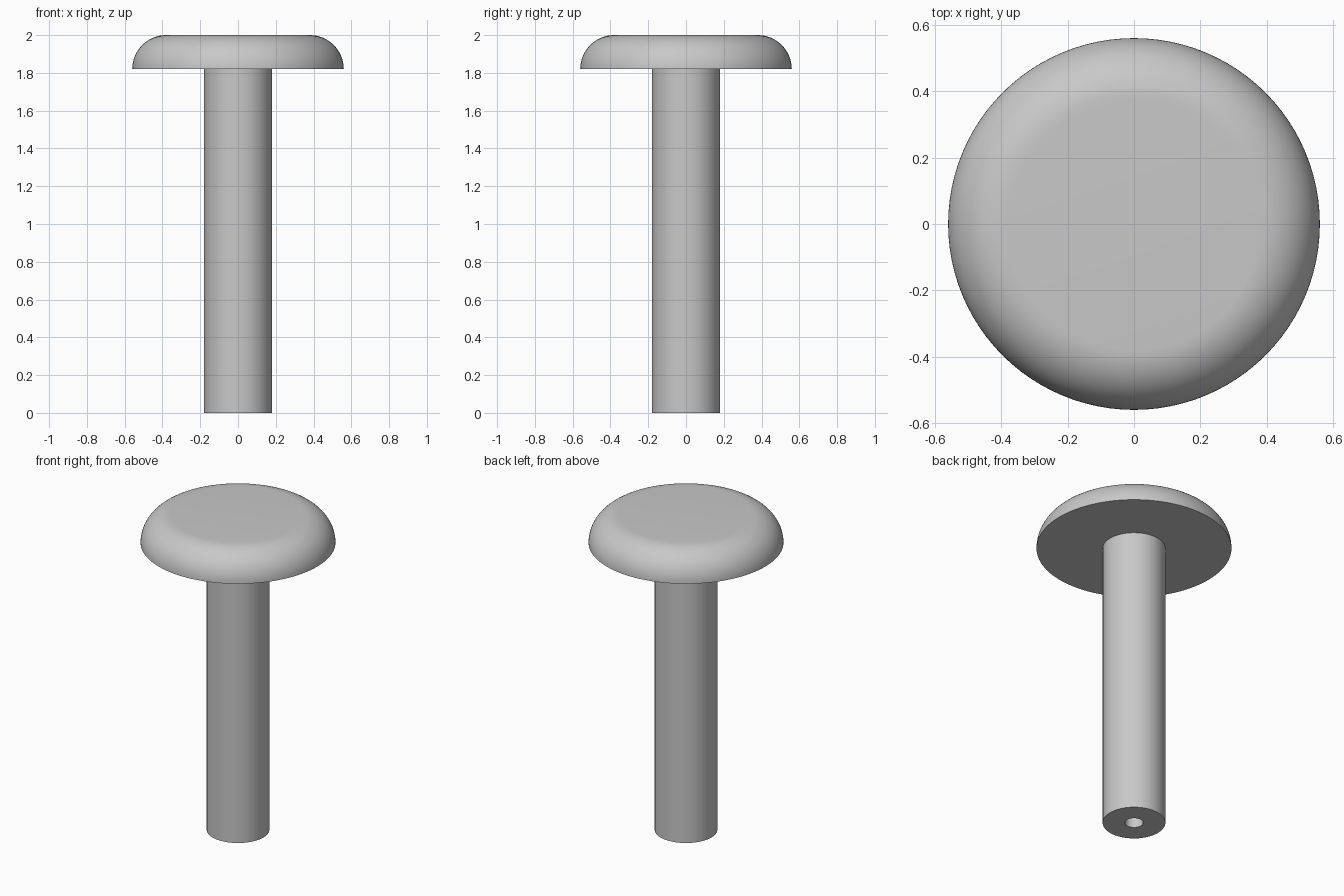
import bpy
import bmesh
import math
from mathutils import Vector

cube = bpy.data.objects.get("Cube")
if cube:
    bpy.data.objects.remove(cube, do_unlink=True)

HEAD_R, SHAFT_R, HOLE_R = 0.56, 0.18, 0.053
HEIGHT, HEAD_Z, HOLE_DEPTH = 2.0, 1.82, 1.0
SIDES, FILLET_STEPS = 96, 16

grey = bpy.data.materials.new("plain grey")
grey.use_nodes = True
colour = (0.58, 0.58, 0.58, 1)
grey.diffuse_color = colour
grey.node_tree.nodes["Principled BSDF"].inputs["Base Color"].default_value = colour


def lathe(name, profile):
    """Turn a (radius, height) profile around the z axis."""
    bm = bmesh.new()
    verts = [bm.verts.new((r, 0, z)) for r, z in profile]
    edges = [bm.edges.new(pair) for pair in zip(verts, verts[1:])]
    bmesh.ops.spin(bm, geom=verts + edges, cent=Vector(), axis=Vector((0, 0, 1)),
                   angle=math.tau, steps=SIDES)
    bmesh.ops.remove_doubles(bm, verts=bm.verts, dist=0.0001)
    bmesh.ops.recalc_face_normals(bm, faces=bm.faces)
    mesh = bpy.data.meshes.new(name)
    bm.to_mesh(mesh)
    bm.free()
    mesh.materials.append(grey)
    obj = bpy.data.objects.new(name, mesh)
    bpy.context.collection.objects.link(obj)
    bpy.ops.object.select_all(action="DESELECT")
    obj.select_set(True)
    bpy.context.view_layer.objects.active = obj
    bpy.ops.object.shade_smooth_by_angle(angle=math.radians(30))
    return obj


# Head: flat underside, quarter-round rim and flat top
fillet = HEIGHT - HEAD_Z
rim = []
for i in range(FILLET_STEPS + 1):
    a = math.pi / 2 * i / FILLET_STEPS
    rim.append((HEAD_R - fillet + fillet * math.cos(a), HEAD_Z + fillet * math.sin(a)))
lathe("round_head", [(SHAFT_R, HEAD_Z)] + rim + [(0, HEIGHT)])

# Shaft: cylinder with a blind hole bored into its lower end
lathe("shaft", [(SHAFT_R, HEAD_Z), (SHAFT_R, 0), (HOLE_R, 0),
                (HOLE_R, HOLE_DEPTH), (0, HOLE_DEPTH)])
